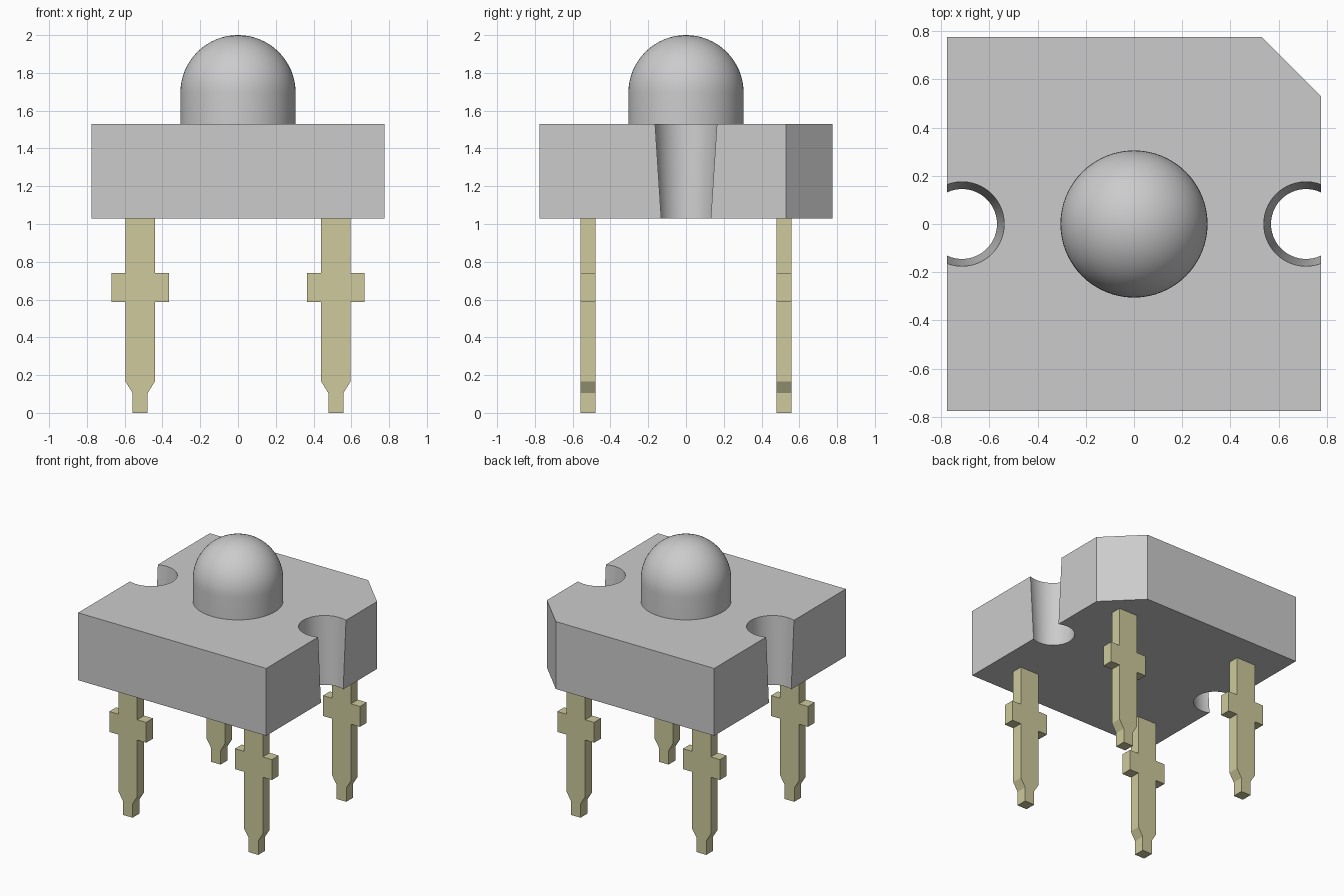
import bpy
import math

cube = bpy.data.objects.get("Cube")
if cube:
    bpy.data.objects.remove(cube, do_unlink=True)


def make_material(name, rgb):
    mat = bpy.data.materials.new(name)
    mat.use_nodes = True
    colour = (*rgb, 1.0)
    mat.diffuse_color = colour
    mat.node_tree.nodes["Principled BSDF"].inputs["Base Color"].default_value = colour
    return mat


def make_object(name, verts, faces, mat, smooth=False):
    mesh = bpy.data.meshes.new(name)
    mesh.from_pydata(verts, [], faces)
    mesh.materials.append(mat)
    obj = bpy.data.objects.new(name, mesh)
    bpy.context.collection.objects.link(obj)
    if smooth:
        bpy.ops.object.select_all(action="DESELECT")
        obj.select_set(True)
        bpy.context.view_layer.objects.active = obj
        bpy.ops.object.shade_smooth_by_angle(angle=math.radians(30))
    return obj


def loft(name, lower, upper, mat, smooth=False):
    """Closed solid between two matching outlines, lower one first."""
    n = len(lower)
    sides = [(i, (i + 1) % n, n + (i + 1) % n, n + i) for i in range(n)]
    caps = [tuple(reversed(range(n))), tuple(range(n, 2 * n))]
    return make_object(name, lower + upper, sides + caps, mat, smooth)


grey = make_material("light grey plastic", (0.6, 0.6, 0.6))
metal = make_material("pale gold metal", (0.61, 0.585, 0.335))

# Housing: square block, one cut corner, a tapered round notch on each side
HALF, CUT, NOTCH_X = 0.775, 0.53, 0.713
BASE, TOP = 1.028, 1.53


def housing_outline(radius, z, steps=32):
    start = math.acos((HALF - NOTCH_X) / radius)
    sweep = 2 * (math.pi - start)
    notch = []
    for i in range(steps + 1):
        a = -start - sweep * i / steps
        notch.append((NOTCH_X + radius * math.cos(a), radius * math.sin(a)))
    points = [(-HALF, -HALF), (HALF, -HALF)] + notch
    points += [(HALF, CUT), (CUT, HALF), (-HALF, HALF)]
    points += [(-x, -y) for x, y in notch]
    return [(x, y, z) for x, y in points]


loft("housing", housing_outline(0.145, BASE), housing_outline(0.175, TOP), grey, True)

# Lens: short cylinder topped by a hemisphere
R, SEGMENTS, RINGS = 0.305, 64, 16
rings = [(R, TOP)]
for i in range(RINGS):
    a = math.pi / 2 * i / RINGS
    rings.append((R * math.cos(a), 2 - R + R * math.sin(a)))
verts = []
for r, z in rings:
    for s in range(SEGMENTS):
        a = math.tau * s / SEGMENTS
        verts.append((r * math.cos(a), r * math.sin(a), z))
faces = []
for k in range(len(rings) - 1):
    for s in range(SEGMENTS):
        t = (s + 1) % SEGMENTS
        faces.append((k * SEGMENTS + s, k * SEGMENTS + t,
                      (k + 1) * SEGMENTS + t, (k + 1) * SEGMENTS + s))
last = (len(rings) - 1) * SEGMENTS
verts.append((0, 0, 2))
faces += [(last + s, last + (s + 1) % SEGMENTS, len(verts) - 1) for s in range(SEGMENTS)]
make_object("lens_dome", verts, faces, grey, True)

# Pins: flat legs with a cross tab and a narrowed tip
PIN, THICK = 0.518, 0.04
half_profile = [(0.04, 0), (0.04, 0.105), (0.078, 0.167), (0.078, 0.588),
                (0.152, 0.588), (0.152, 0.74), (0.078, 0.74), (0.078, BASE)]
profile = half_profile + [(-x, z) for x, z in reversed(half_profile)]
for side, px in (("left", PIN), ("right", -PIN)):
    for end, py in (("front", -PIN), ("back", PIN)):
        back = [(px + x, py + THICK, z) for x, z in profile]
        front = [(px + x, py - THICK, z) for x, z in profile]
        loft(f"{end}_{side}_pin", back, front, metal)
